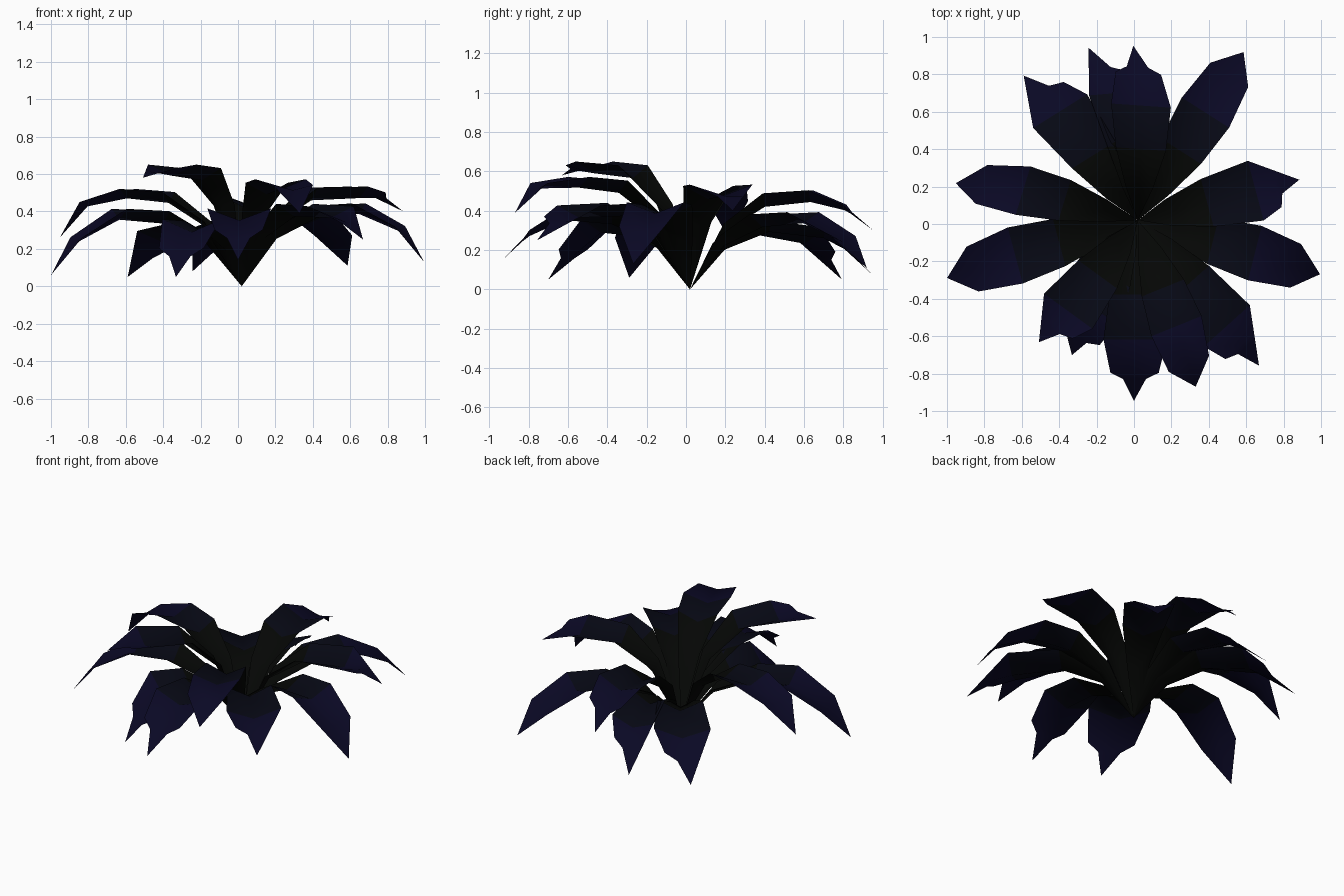
import bpy
from math import sin, cos, radians
from mathutils import Vector

if "Cube" in bpy.data.objects:
    bpy.data.objects.remove(bpy.data.objects["Cube"])

ROOT = Vector((0.02, 0.02, 0.0))


def material(name, rgb):
    m = bpy.data.materials.new(name)
    m.diffuse_color = (*rgb, 1.0)
    m.use_nodes = True
    m.node_tree.nodes["Principled BSDF"].inputs["Base Color"].default_value = m.diffuse_color
    return m


MATS = [material("leaf_base", (0.0015, 0.002, 0.0015)),
        material("leaf_middle", (0.002, 0.0025, 0.007)),
        material("leaf_tip", (0.003, 0.0025, 0.018))]

# Width profiles: (fraction of reach, fraction of full width)
PLAIN = [(0.19, 0.46), (0.41, 0.84), (0.64, 1.0), (0.865, 0.8)]
TRIDENT = [(0.19, 0.46), (0.41, 0.84), (0.66, 1.0), (0.845, 0.76), (0.88, 0.36)]
HOOK = [(0.19, 0.44), (0.43, 0.80), (0.73, 1.0), (0.855, 0.72), (0.88, 0.30)]
FOLD = [0.34, 0.30, 0.22, 0.14, 0.1]


def leaf(name, angle, reach, side, tip_z, shoulder_z, peak_z, width, profile, hook=0):
    """Arched, V-folded leaf; hook = side (+1/-1) whose edge runs straight to the tip."""
    a = radians(angle)
    out = Vector((cos(a), sin(a), 0))
    across = Vector((-sin(a), cos(a), 0))
    tip = out * reach + across * side + Vector((0, 0, tip_z))
    mid_z = peak_z if not hook else 0.6 * peak_z + 0.4 * shoulder_z
    heights = [peak_z * 0.66, peak_z * 0.96, mid_z, shoulder_z,
               shoulder_z + 0.25 * (tip_z - shoulder_z)]
    verts = [ROOT.copy()]
    for i, (t, w) in enumerate(profile):
        c = ROOT * (1 - t) + out * reach * t + across * side * t ** 4
        c.z = heights[i]
        half = width * w / 2
        fold = Vector((0, 0, FOLD[i] * half))
        row = [c - across * half + fold * 0.7, c - fold, c + across * half + fold * 0.7]
        if i < 3:
            mid_row, mid_t = row, t
        elif hook:
            e = 1 + hook
            row[e] = mid_row[e].lerp(tip, (t - mid_t) / (1 - mid_t))
        verts += row
    verts.append(tip)

    n, last = len(profile), len(verts) - 1
    faces, shades = [(0, 2, 1), (0, 3, 2)], [0, 0]
    for i in range(n - 1):
        k = 1 + 3 * i
        faces += [(k, k + 1, k + 4, k + 3), (k + 1, k + 2, k + 5, k + 4)]
        shades += [min(i, 2)] * 2
    k = 1 + 3 * (n - 1)
    faces += [(k, k + 1, last), (k + 1, k + 2, last)]
    shades += [2, 2]

    mesh = bpy.data.meshes.new(name)
    mesh.from_pydata(verts, [], faces)
    for m in MATS:
        mesh.materials.append(m)
    for p, s in zip(mesh.polygons, shades):
        p.material_index = s
        p.use_smooth = True
    bpy.context.collection.objects.link(bpy.data.objects.new(name, mesh))


# Lower ring: angle, reach, sideways tip, tip z, shoulder z, peak z, width, profile, hook
LOWER = [
    (195, 1.04, 0.02, 0.06, 0.25, 0.39, 0.31, PLAIN),
    (-14, 1.03, -0.02, 0.13, 0.31, 0.42, 0.30, PLAIN),
    (57.5, 1.09, 0.00, 0.11, 0.26, 0.37, 0.30, PLAIN),
    (95, 0.96, 0.16, 0.08, 0.22, 0.34, 0.28, HOOK, 1),
    (122, 0.985, 0.08, 0.05, 0.18, 0.33, 0.34, HOOK, 1),
    (-122, 0.77, 0.09, 0.05, 0.19, 0.33, 0.37, TRIDENT),
    (-90, 0.945, 0.00, 0.14, 0.29, 0.39, 0.34, TRIDENT),
    (-48, 1.01, -0.01, 0.25, 0.36, 0.43, 0.33, HOOK, 1),
]
# Upper ring
UPPER = [
    (163, 0.975, 0.07, 0.26, 0.44, 0.50, 0.27, PLAIN),
    (15, 0.915, 0.00, 0.40, 0.49, 0.52, 0.33, HOOK, 1),
    (86, 0.95, 0.07, 0.30, 0.42, 0.48, 0.32, TRIDENT),
    (-68, 0.93, -0.02, 0.39, 0.53, 0.55, 0.29, PLAIN),
    (-126, 0.81, -0.04, 0.58, 0.62, 0.63, 0.32, HOOK, -1),
]
for ring, rows in (("lower_leaf", LOWER), ("upper_leaf", UPPER)):
    for i, row in enumerate(rows):
        leaf(f"{ring}_{i + 1}", *row)
